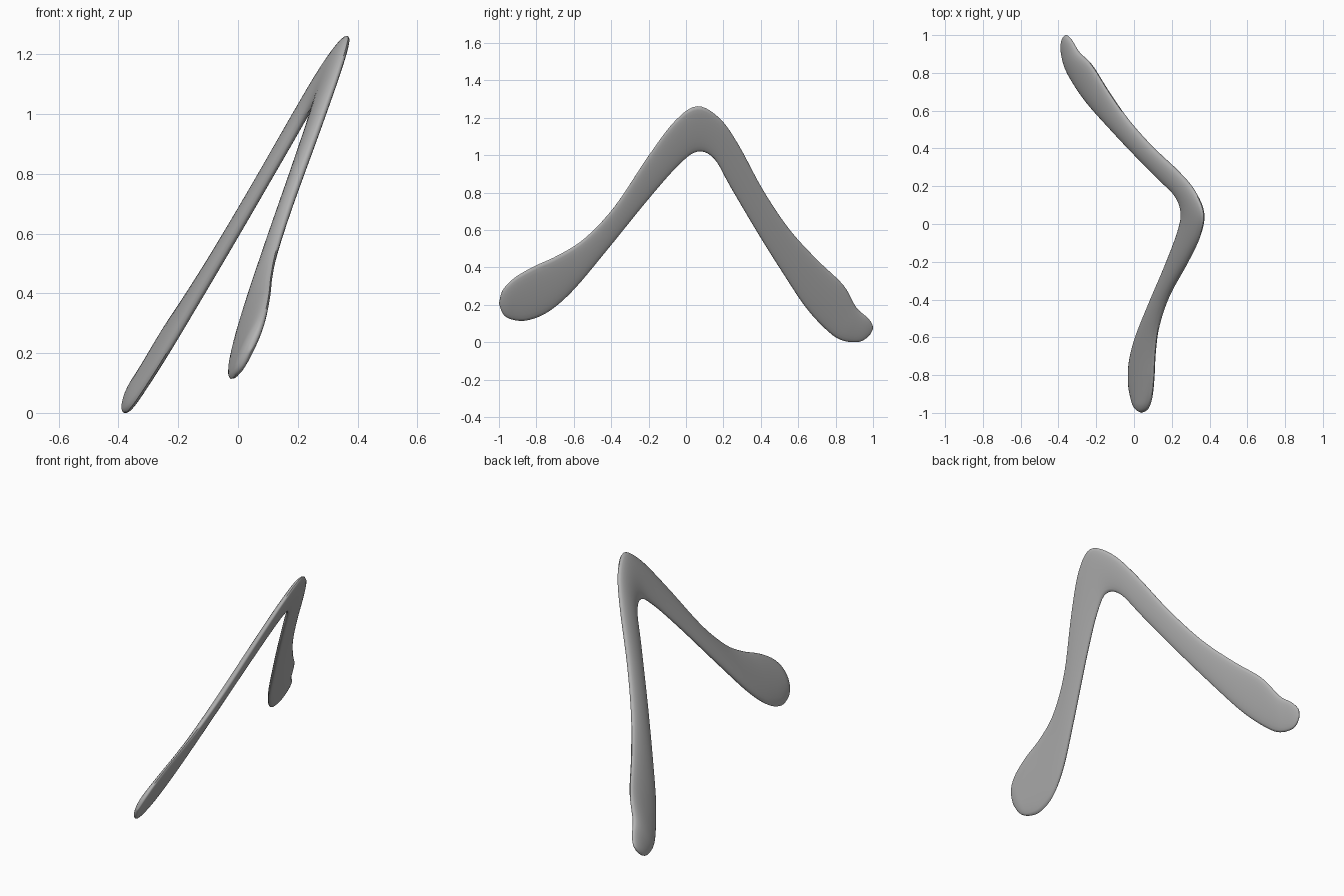
import bpy, bmesh, math
from mathutils import Vector

cube = bpy.data.objects.get("Cube")
if cube:
    bpy.data.objects.remove(cube, do_unlink=True)

# Paired outer and inner rim points (y, z) from the front tip to the back tip
OUTER = [(-1, .21), (-.98, .28), (-.92, .345), (-.82, .405), (-.68, .47), (-.54, .56),
         (-.38, .73), (-.2, 1), (-.06, 1.185), (.06, 1.265), (.18, 1.2), (.28, 1.06),
         (.41, .82), (.55, .61), (.7, .445), (.84, .31), (.91, .19), (.97, .135),
         (.995, .1), (1, .075)]
INNER = [(-1, .21), (-.975, .15), (-.92, .122), (-.84, .122), (-.73, .17), (-.6, .285),
         (-.42, .5), (-.2, .77), (-.04, .95), (.06, 1.022), (.15, .985), (.24, .83),
         (.385, .585), (.52, .37), (.64, .19), (.75, .07), (.83, .015), (.92, .005),
         (.975, .035), (1, .075)]
STEPS, SIDES = 5, 24
NORMAL = Vector((1, .17, -.48)).normalized()


def on_plane(y, z):
    """Put a side-on point onto the leaning plane of the blade."""
    return Vector((-.23 - .17 * y + .48 * z, y, z))


def smooth_path(points):
    """Catmull-Rom curve through the points."""
    pts = [on_plane(*p) for p in points]
    pts = [pts[0]] + pts + [pts[-1]]
    path = []
    for a, b, c, d in zip(pts, pts[1:], pts[2:], pts[3:]):
        for i in range(STEPS):
            t = i / STEPS
            path.append(.5 * (2 * b + (c - a) * t + (2 * a - 5 * b + 4 * c - d) * t**2
                              + (3 * b - a - 3 * c + d) * t**3))
    return path + [pts[-1]]


# Loft a wing section, flatter on one face and domed on the other
bm = bmesh.new()
rings = []
for outer, inner in zip(smooth_path(OUTER), smooth_path(INNER)):
    mid, half = (outer + inner) / 2, (outer - inner) / 2
    thick = min(1, half.length / .1) ** .7
    ring = []
    for k in range(SIDES):
        angle = math.tau * k / SIDES
        s = math.sin(angle)
        lift = .017 * s**.6 if s > 0 else .025 * s
        ring.append(bm.verts.new(mid + half * math.cos(angle) + NORMAL * lift * thick))
    rings.append(ring)
for r1, r2 in zip(rings, rings[1:]):
    for k in range(SIDES):
        j = (k + 1) % SIDES
        bm.faces.new((r1[k], r1[j], r2[j], r2[k]))
bmesh.ops.remove_doubles(bm, verts=bm.verts, dist=.0005)
bmesh.ops.recalc_face_normals(bm, faces=bm.faces)
low = min(v.co.z for v in bm.verts)
bmesh.ops.translate(bm, verts=bm.verts, vec=(0, 0, -low))

mesh = bpy.data.meshes.new("boomerang_blade")
bm.to_mesh(mesh)
bm.free()
blade = bpy.data.objects.new("boomerang_blade", mesh)
bpy.context.collection.objects.link(blade)

# Plain grey finish
grey = bpy.data.materials.new("plain_grey")
grey.use_nodes = True
colour = (.45, .45, .45, 1)
grey.diffuse_color = colour
grey.node_tree.nodes["Principled BSDF"].inputs["Base Color"].default_value = colour
mesh.materials.append(grey)

bpy.context.view_layer.objects.active = blade
blade.select_set(True)
bpy.ops.object.shade_smooth_by_angle(angle=math.radians(50))
